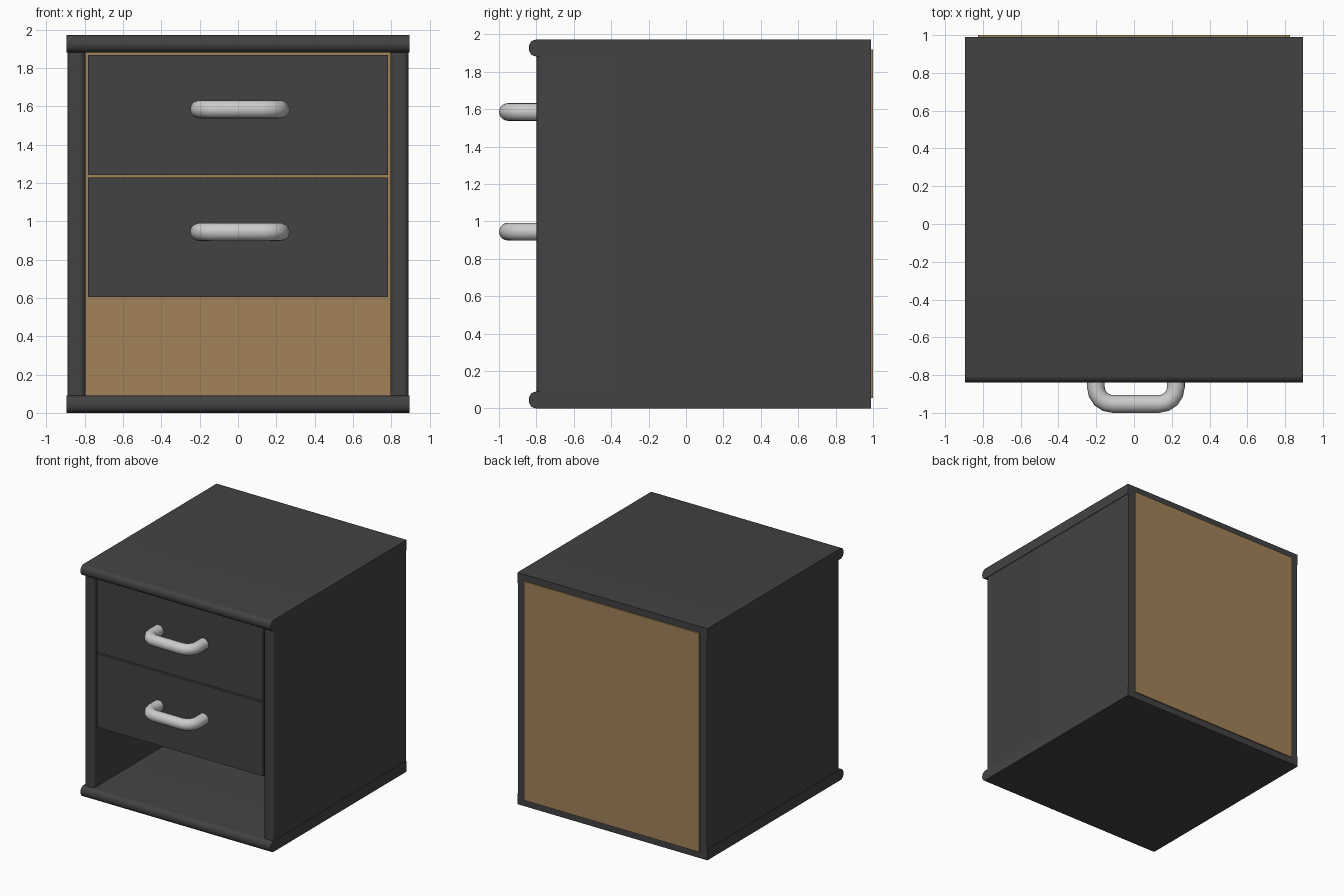
import bpy, bmesh, math
from mathutils import Vector

if "Cube" in bpy.data.objects:
    bpy.data.objects.remove(bpy.data.objects["Cube"])


def material(name, rgb):
    m = bpy.data.materials.new(name)
    m.diffuse_color = (*rgb, 1)
    m.use_nodes = True
    m.node_tree.nodes["Principled BSDF"].inputs["Base Color"].default_value = m.diffuse_color
    return m


DARK = material("dark_laminate", (0.055, 0.055, 0.055))
BROWN = material("fibreboard", (0.36, 0.225, 0.1))


def finish(name, bm, mat=None, smooth=False):
    bmesh.ops.recalc_face_normals(bm, faces=bm.faces)
    me = bpy.data.meshes.new(name)
    bm.to_mesh(me)
    bm.free()
    ob = bpy.data.objects.new(name, me)
    bpy.context.collection.objects.link(ob)
    if mat:
        me.materials.append(mat)
    if smooth:
        bpy.ops.object.select_all(action='DESELECT')
        ob.select_set(True)
        bpy.context.view_layer.objects.active = ob
        bpy.ops.object.shade_smooth_by_angle(angle=math.radians(35))
    return ob


def add_box(bm, lo, hi):
    lo, hi = Vector(lo), Vector(hi)
    vs = bmesh.ops.create_cube(bm, size=1)["verts"]
    for v in vs:
        v.co = Vector(((c + 0.5) * (b - a) + a) for c, a, b in zip(v.co, lo, hi))


def board(name, lo, hi, mat, round_axis=None, radius=0.04):
    """Box whose two front edges along round_axis may be rounded."""
    bm = bmesh.new()
    add_box(bm, lo, hi)
    if round_axis is not None:
        edges = [e for e in bm.edges
                 if all(abs(v.co.y - lo[1]) < 1e-5 for v in e.verts)
                 and abs((e.verts[0].co - e.verts[1].co)[round_axis]) > 0.5]
        bmesh.ops.bevel(bm, geom=edges, offset=radius, segments=5, profile=0.5, affect='EDGES')
    return finish(name, bm, mat, round_axis is not None)


# carcass: top, base, two sides, thin back sheet
board("top_board", (-0.895, -0.84, 1.882), (0.895, 0.99, 1.972), DARK, 0)
board("base_board", (-0.895, -0.84, 0), (0.895, 0.99, 0.09), DARK, 0)
board("left_side", (-0.89, -0.80, 0.09), (-0.797, 0.99, 1.882), DARK, 2, 0.03)
board("right_side", (0.797, -0.80, 0.09), (0.89, 0.99, 1.882), DARK, 2, 0.03)
board("back_sheet", (-0.825, 0.985, 0.055), (0.825, 1.0, 1.918), BROWN)


def drawer(name, z0, z1):
    """Open-topped box with a thicker front."""
    bm = bmesh.new()
    w, t, f, b = 0.783, 0.04, -0.78, 0.93
    add_box(bm, (-w, f, z0), (w, f + 0.09, z1))
    add_box(bm, (-w, f + 0.09, z0), (w, b, z0 + t))
    for s in (-1, 1):
        x0, x1 = sorted((s * w, s * (w - t)))
        add_box(bm, (x0, f + 0.09, z0 + t), (x1, b, z1 - 0.06))
    add_box(bm, (-w + t, b - t, z0 + t), (w - t, b, z1 - 0.06))
    finish(name, bm, DARK)


def handle(name, z, r=0.047, sides=20):
    """Tube swept along a U-shaped path with rounded corners."""
    cx, half, yb, yf, cr = 0.01, 0.212, -0.77, -0.953, 0.09
    pts = [Vector((cx - half, yb, z))]
    for sx, a0 in ((-1, 180), (1, 270)):
        for i in range(5):
            a = math.radians(a0 + 90 * i / 4)
            pts.append(Vector((cx + sx * (half - cr) + cr * math.cos(a),
                               yf + cr + cr * math.sin(a), z)))
    pts.append(Vector((cx + half, yb, z)))
    bm = bmesh.new()
    rings = []
    for i, p in enumerate(pts):
        tan = (pts[min(i + 1, len(pts) - 1)] - pts[max(i - 1, 0)]).normalized()
        if i in (1, len(pts) - 2):
            tan = Vector((0, -1 if i == 1 else 1, 0))
        elif i in (5, 6):
            tan = Vector((1, 0, 0))
        side = tan.cross(Vector((0, 0, 1)))
        rings.append([bm.verts.new(p + r * (side * math.cos(k * math.tau / sides)
                                            + Vector((0, 0, math.sin(k * math.tau / sides)))))
                      for k in range(sides)])
    for a, b in zip(rings, rings[1:]):
        for k in range(sides):
            n = (k + 1) % sides
            bm.faces.new((a[k], a[n], b[n], b[k]))
    bm.faces.new(rings[0])
    bm.faces.new(rings[-1])
    finish(name, bm, None, True)


# two drawers with handles
for label, z0, z1, zh in (("lower", 0.605, 1.23, 0.945), ("upper", 1.242, 1.867, 1.585)):
    drawer(label + "_drawer", z0, z1)
    handle(label + "_handle", zh)
